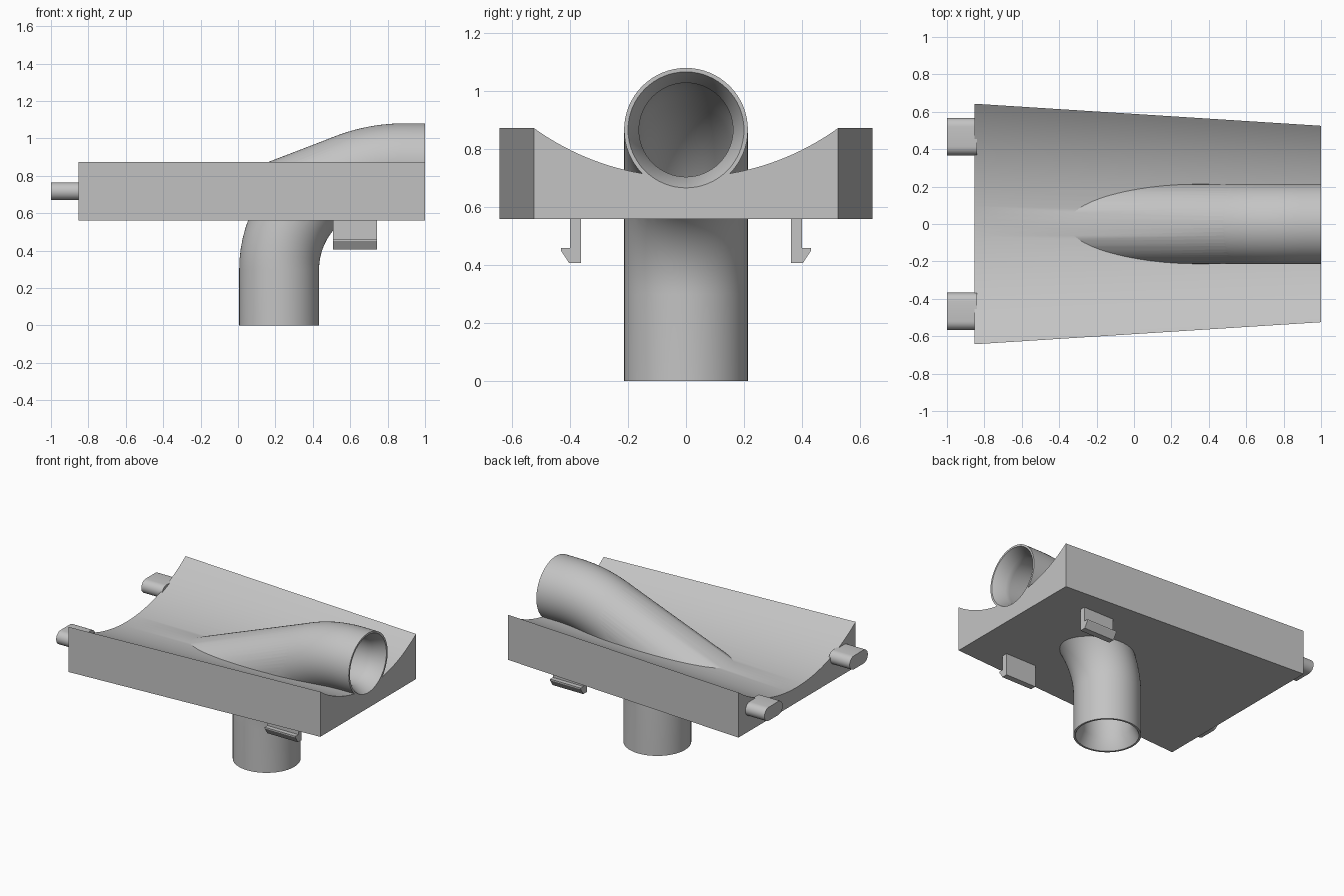
import bpy, bmesh
from math import sin, cos, pi, radians
from mathutils import Vector

cube = bpy.data.objects.get("Cube")
if cube:
    bpy.data.objects.remove(cube)

grey = bpy.data.materials.new("plain grey")
grey.use_nodes = True
grey.diffuse_color = (0.55, 0.55, 0.55, 1)
grey.node_tree.nodes["Principled BSDF"].inputs["Base Color"].default_value = grey.diffuse_color


def finish(bm, name):
    bmesh.ops.recalc_face_normals(bm, faces=bm.faces)
    mesh = bpy.data.meshes.new(name)
    bm.to_mesh(mesh)
    bm.free()
    obj = bpy.data.objects.new(name, mesh)
    bpy.context.collection.objects.link(obj)
    mesh.materials.append(grey)
    return obj


def loft(rings):
    """Skin a list of equal closed rings and cap both ends."""
    bm = bmesh.new()
    rows = [[bm.verts.new(p) for p in ring] for ring in rings]
    n = len(rows[0])
    for a, b in zip(rows, rows[1:]):
        for i in range(n):
            j = (i + 1) % n
            bm.faces.new((a[i], a[j], b[j], b[i]))
    bm.faces.new(rows[0])
    bm.faces.new(rows[-1])
    return bm


def tube(path, radii, sides=64):
    """Sweep a circle along (x, z) points lying in the plane y = 0."""
    pts = [Vector((x, 0, z)) for x, z in path]
    rings = []
    for i, p in enumerate(pts):
        t = (pts[min(i + 1, len(pts) - 1)] - pts[max(i - 1, 0)]).normalized()
        up = Vector((-t.z, 0, t.x))
        side = Vector((0, 1, 0))
        rings.append([p + radii[i] * (up * cos(a) + side * sin(a))
                      for a in (2 * pi * k / sides for k in range(sides))])
    return loft(rings)


def activate(obj):
    bpy.ops.object.select_all(action='DESELECT')
    obj.select_set(True)
    bpy.context.view_layer.objects.active = obj


def combine(target, other, operation):
    activate(target)
    mod = target.modifiers.new(operation, 'BOOLEAN')
    mod.operation = operation
    mod.solver = 'EXACT'
    mod.object = other
    bpy.ops.object.modifier_apply(modifier=mod.name)
    bpy.data.objects.remove(other)


def smooth(obj):
    activate(obj)
    bpy.ops.object.shade_smooth_by_angle(angle=radians(30))


# Tapered tray with a conical trough in its top
BASE, TOP = 0.56, 0.873


def tray_section(x, half):
    radius = half * 1.71
    centre = TOP + (radius ** 2 - half ** 2) ** 0.5
    ring = [(x, -half, BASE), (x, half, BASE)]
    for i in range(41):
        y = half * (1 - i / 20)
        ring.append((x, y, centre - (radius ** 2 - y ** 2) ** 0.5))
    return ring


tray = finish(loft([tray_section(-0.853, 0.643), tray_section(1, 0.525)]), "tray_with_duct")

# Duct centreline: upright, swept bend, then a gentle levelling bend
R, TILT = 0.2135, radians(21)
bend, level = 0.535, 0.8
path = [(0.22 + bend * (1 - cos(a)), 0.30 + bend * sin(a))
        for a in ((pi / 2 - TILT) * k / 16 for k in range(17))]
slope_end = path[-1]
sx, sz = slope_end[0] + 0.037, slope_end[1] + 0.014
for k in range(11):
    a = TILT * (1 - k / 10)
    path.append((sx + level * (sin(TILT) - sin(a)), sz + level * (cos(a) - cos(TILT))))
end_z = path[-1][1]

outer_path = [(0.22, 0)] + path + [(1, end_z)]
duct = finish(tube(outer_path, [R] * len(outer_path)), "duct")

# Sloping fairing that runs the duct back into the trough
dx = 1.02
bm = tube([(slope_end[0] - dx, slope_end[1] - dx * sin(TILT) / cos(TILT)),
           (slope_end[0] + 0.01, slope_end[1] + 0.0038)], [R - 0.0005] * 2)
bmesh.ops.triangulate(bm, faces=[f for f in bm.faces if len(f.verts) > 4])
cut = bmesh.ops.bisect_plane(bm, geom=bm.verts[:] + bm.edges[:] + bm.faces[:],
                             plane_co=(0, 0, 0.6), plane_no=(0, 0, 1), clear_inner=True)
bmesh.ops.holes_fill(bm, edges=[e for e in bm.edges if e.is_boundary])
fairing = finish(bm, "fairing")

# Bore with countersunk mouths
BORE, MOUTH, DEPTH = 0.162, 0.2, 0.08
bore_path = ([(0.22, -0.01), (0.22, 0), (0.22, DEPTH)] + path
             + [(1 - DEPTH, end_z), (1, end_z), (1.01, end_z)])
radii = [MOUTH, MOUTH] + [BORE] * (len(path) + 2) + [MOUTH, MOUTH]
bore = finish(tube(bore_path, radii), "bore")
bore.hide_render = True

combine(tray, duct, 'UNION')
combine(tray, fairing, 'UNION')
combine(tray, bore, 'DIFFERENCE')
smooth(tray)

for side, label in ((1, "back"), (-1, "front")):
    # Rounded locating peg
    r, mid_y, mid_z = 0.047, 0.467 * side, 0.717
    outline = []
    for s, start in ((1, -pi / 2), (-1, pi / 2)):
        for k in range(13):
            a = start + pi * k / 12
            outline.append((mid_y + s * 0.053 + r * cos(a), mid_z + r * sin(a)))
    peg = finish(loft([[(x, y, z) for y, z in outline] for x in (-1, -0.84)]), label + "_peg")
    smooth(peg)

    # Barbed snap clip under the tray
    barb = [(0.362, 0.57), (0.362, 0.407), (0.403, 0.407),
            (0.431, 0.45), (0.431, 0.459), (0.40, 0.459), (0.40, 0.57)]
    finish(loft([[(x, y * side, z) for y, z in barb] for x in (0.507, 0.743)]), label + "_clip")
